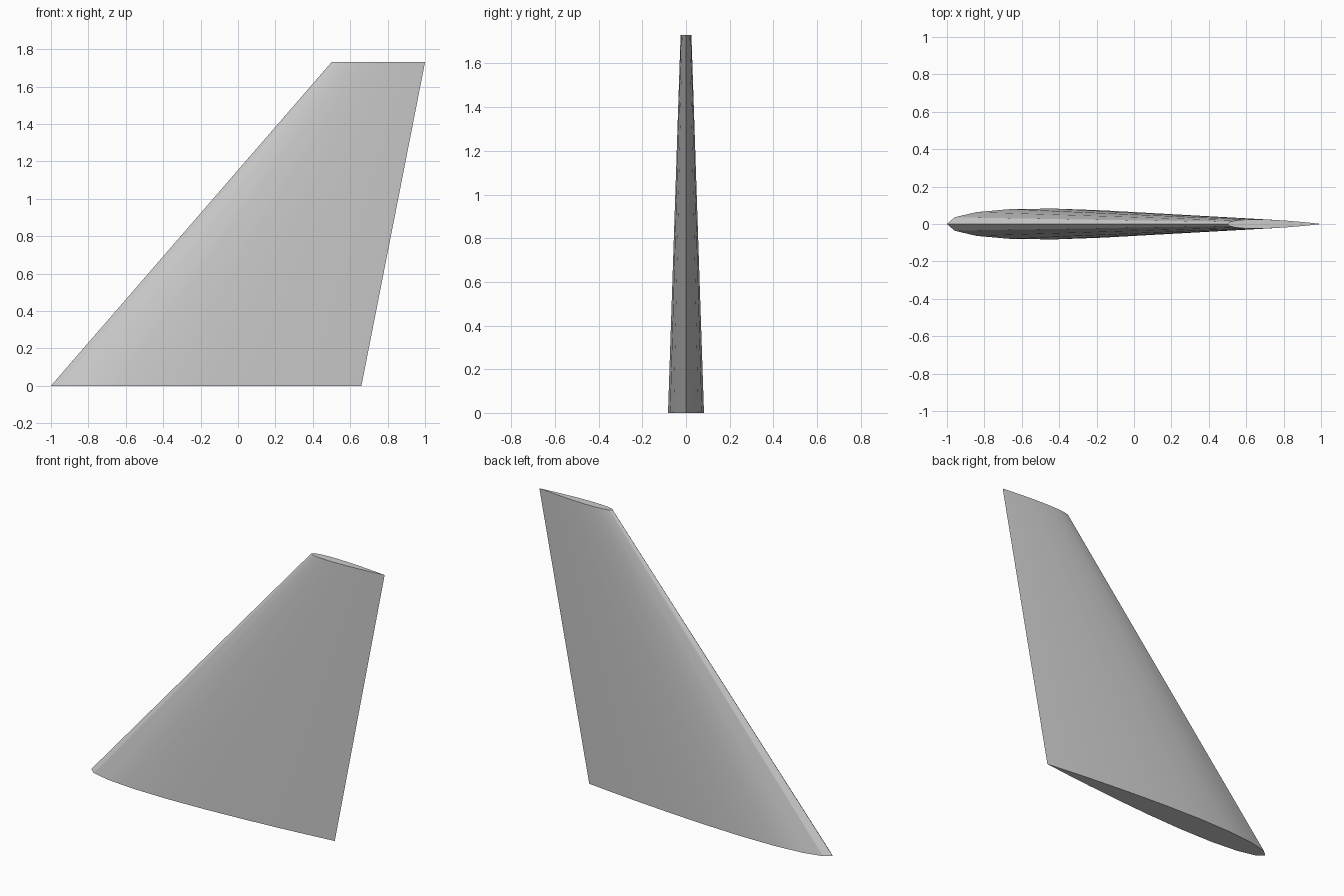
import bpy
import bmesh
import math

cube = bpy.data.objects.get("Cube")
if cube:
    bpy.data.objects.remove(cube, do_unlink=True)

STEPS = 10        # chord segments on each side
THICKNESS = 0.10  # thickness as a share of the chord
HEIGHT = 1.73


def half_thickness(t):
    """Symmetric aerofoil half thickness at chord share t, closed at the tail."""
    return 5 * THICKNESS * (0.2969 * math.sqrt(t) - 0.126 * t - 0.3516 * t**2
                            + 0.2843 * t**3 - 0.1036 * t**4)


def section(bm, nose, tail, z):
    """Closed loop of vertices: nose, +y side, tail, -y side."""
    ring = []
    for i in range(2 * STEPS):
        angle = math.pi * i / STEPS
        t = (1 - math.cos(angle)) / 2
        side = 0 if i % STEPS == 0 else (1 if i < STEPS else -1)
        chord = tail - nose
        ring.append(bm.verts.new((nose + t * chord, side * half_thickness(t) * chord, z)))
    return ring


# Tapered, swept fin lofted between root and tip sections
bm = bmesh.new()
root = section(bm, -1.0, 0.66, 0.0)
tip = section(bm, 0.5, 1.0, HEIGHT)
count = len(root)
for i in range(count):
    j = (i + 1) % count
    bm.faces.new((root[i], root[j], tip[j], tip[i]))
bm.faces.new(root)
bm.faces.new(tip)
bmesh.ops.recalc_face_normals(bm, faces=bm.faces)

mesh = bpy.data.meshes.new("swept_fin")
bm.to_mesh(mesh)
bm.free()
fin = bpy.data.objects.new("swept_fin", mesh)
bpy.context.collection.objects.link(fin)

# Plain grey finish
grey = bpy.data.materials.new("light_grey")
grey.use_nodes = True
colour = (0.6, 0.6, 0.6, 1.0)
grey.diffuse_color = colour
grey.node_tree.nodes["Principled BSDF"].inputs["Base Color"].default_value = colour
mesh.materials.append(grey)

# Smooth skin with crisp nose, tail and end caps
bpy.ops.object.select_all(action="DESELECT")
fin.select_set(True)
bpy.context.view_layer.objects.active = fin
bpy.ops.object.shade_smooth_by_angle(angle=math.radians(30))
